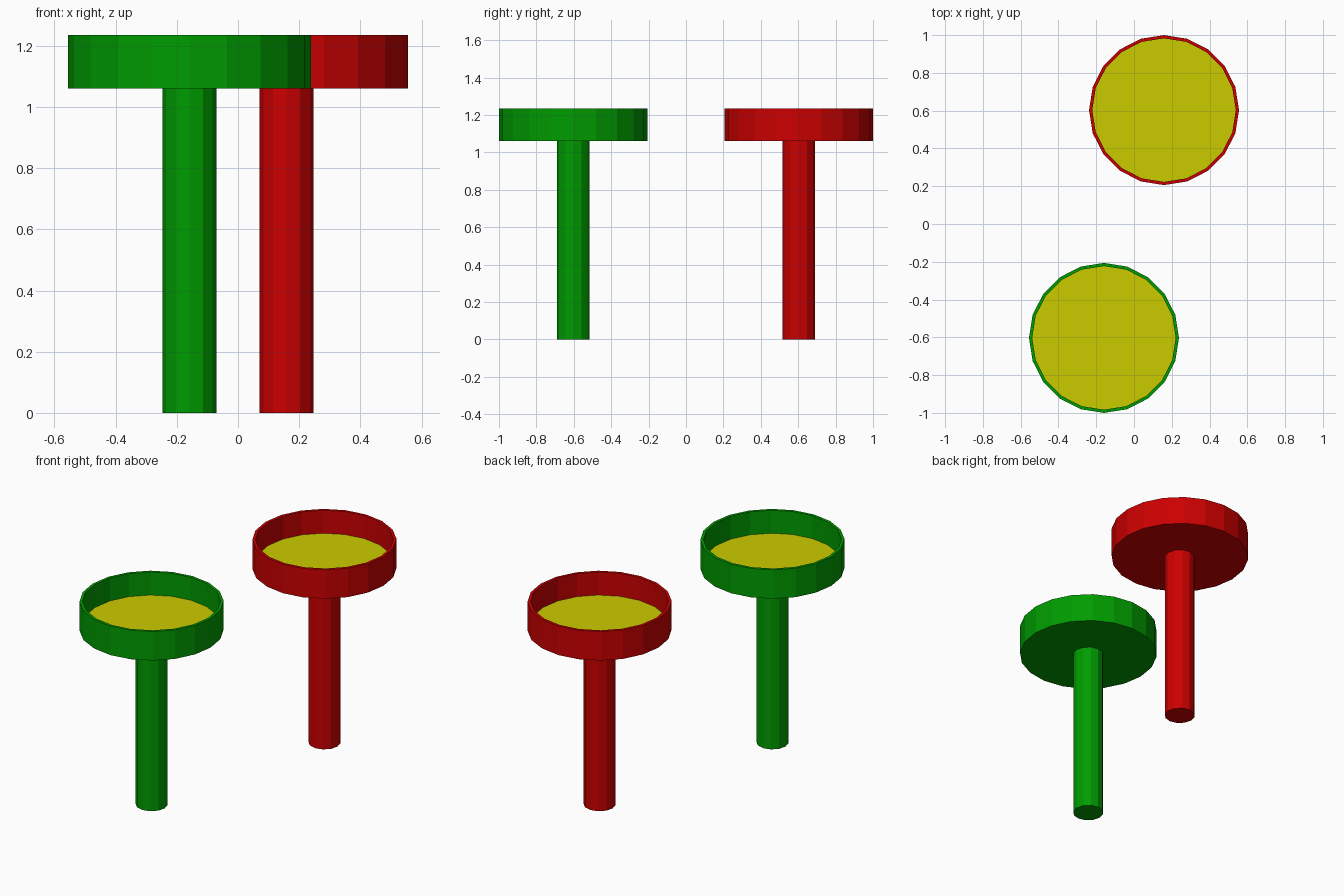
import bpy, bmesh, math

if "Cube" in bpy.data.objects:
    bpy.data.objects.remove(bpy.data.objects["Cube"])

def material(name, rgb):
    m = bpy.data.materials.new(name)
    m.diffuse_color = (*rgb, 1)
    m.use_nodes = True
    m.node_tree.nodes["Principled BSDF"].inputs["Base Color"].default_value = m.diffuse_color
    return m

def lathe(name, profile, sides, loc, mat):
    """Revolve (radius, z) points about z and cap both ends."""
    bm = bmesh.new()
    rings = []
    for r, z in profile:
        rings.append([bm.verts.new((r * math.cos(2 * math.pi * i / sides),
                                    r * math.sin(2 * math.pi * i / sides), z))
                      for i in range(sides)])
    for a, b in zip(rings, rings[1:]):
        for i in range(sides):
            j = (i + 1) % sides
            bm.faces.new((a[i], a[j], b[j], b[i]))
    # end caps
    bm.faces.new(rings[0][::-1])
    bm.faces.new(rings[-1])
    bm.normal_update()
    mesh = bpy.data.meshes.new(name)
    bm.to_mesh(mesh)
    bm.free()
    mesh.materials.append(mat)
    obj = bpy.data.objects.new(name, mesh)
    obj.location = loc
    bpy.context.collection.objects.link(obj)
    return obj

red = material("red", (0.6, 0.0, 0.0))
green = material("green", (0.0, 0.33, 0.0))
yellow = material("yellow", (0.6, 0.6, 0.0))

R, RI = 0.397, 0.38           # dish outer and inner radius
Z0, ZF, Z1 = 1.06, 1.096, 1.236  # dish underside, filling level, rim

for label, mat, s in (("red", red, 1), ("green", green, -1)):
    loc = (s * 0.159, s * 0.603, 0)
    # stem
    lathe(label + "_stem", [(0.088, 0), (0.088, Z0)], 12, loc, mat)
    # hollow dish
    lathe(label + "_dish", [(R, Z0), (R, Z1), (RI, Z1), (RI, ZF - 0.01)], 20, loc, mat)
    # yellow filling
    lathe(label + "_filling", [(RI, ZF - 0.008), (RI, ZF)], 20, loc, yellow)
